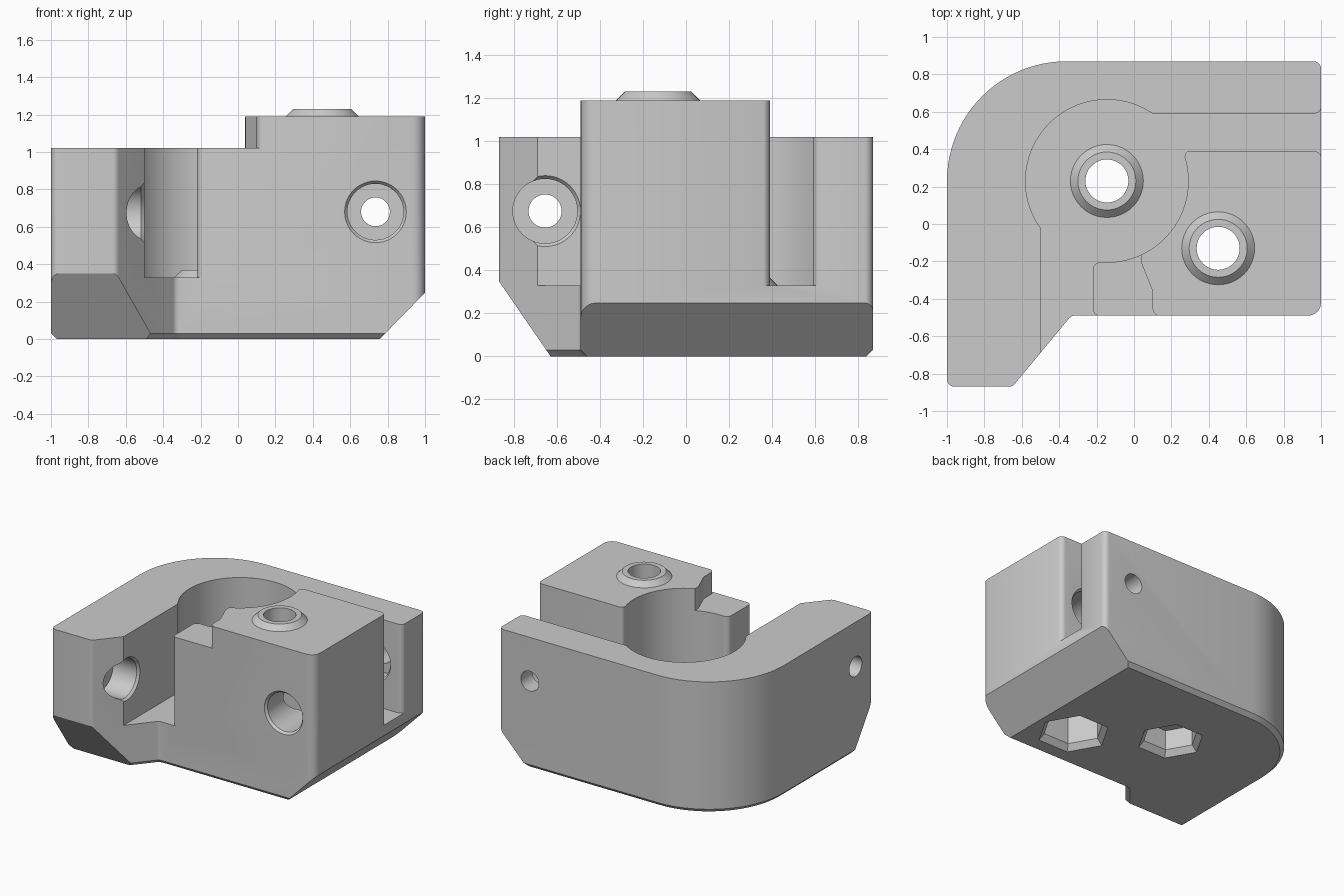
import bpy, bmesh, math
from mathutils import Vector, Matrix

if "Cube" in bpy.data.objects:
    bpy.data.objects.remove(bpy.data.objects["Cube"])

grey = bpy.data.materials.new("plain_grey")
grey.diffuse_color = (0.6, 0.6, 0.6, 1)
grey.use_nodes = True
grey.node_tree.nodes["Principled BSDF"].inputs["Base Color"].default_value = grey.diffuse_color


def rounded(points):
    """Polygon from (x, y[, fillet radius]) corners."""
    out, n = [], len(points)
    for i, p in enumerate(points):
        c = Vector(p[:2])
        r = p[2] if len(p) > 2 else 0
        if r == 0:
            out.append(c)
            continue
        a = (Vector(points[i - 1][:2]) - c).normalized()
        b = (Vector(points[(i + 1) % n][:2]) - c).normalized()
        half = a.angle(b) / 2
        mid = c + (a + b).normalized() * r / math.sin(half)
        s, e = c + a * r / math.tan(half) - mid, c + b * r / math.tan(half) - mid
        a0 = math.atan2(s.y, s.x)
        turn = (math.atan2(e.y, e.x) - a0 + math.pi) % math.tau - math.pi
        k = 24 if r > 0.2 else 6
        out += [mid + r * Vector((math.cos(a0 + turn * j / k), math.sin(a0 + turn * j / k)))
                for j in range(k + 1)]
    return out


def inset(poly, d):
    """Shrink a counter-clockwise polygon by d."""
    out = []
    for i, p in enumerate(poly):
        u, v = (p - poly[i - 1]).normalized(), (poly[(i + 1) % len(poly)] - p).normalized()
        n1, n2 = Vector((-u.y, u.x)), Vector((-v.y, v.x))
        out.append(p + (n1 + n2) * d / (1 + n1.dot(n2)))
    return out


def loft(name, layers, matrix=Matrix()):
    """Closed solid through (polygon, z) layers."""
    bm = bmesh.new()
    rings = [[bm.verts.new((p[0], p[1], z)) for p in poly] for poly, z in layers]
    bm.faces.new(rings[0][::-1])
    bm.faces.new(rings[-1])
    for lo, hi in zip(rings, rings[1:]):
        for i in range(len(lo)):
            j = (i + 1) % len(lo)
            bm.faces.new((lo[i], lo[j], hi[j], hi[i]))
    bm.transform(matrix)
    bmesh.ops.recalc_face_normals(bm, faces=bm.faces)
    me = bpy.data.meshes.new(name)
    bm.to_mesh(me)
    bm.free()
    me.materials.append(grey)
    ob = bpy.data.objects.new(name, me)
    bpy.context.collection.objects.link(ob)
    return ob


def turned(name, profile, matrix, sides=48):
    """Round or hexagonal solid from (radius, height) steps."""
    ring = [Vector((math.cos(math.tau * i / sides), math.sin(math.tau * i / sides)))
            for i in range(sides)]
    return loft(name, [([p * r for p in ring], z) for r, z in profile], matrix)


def combine(target, tool, operation="DIFFERENCE"):
    mod = target.modifiers.new("combine", "BOOLEAN")
    mod.operation, mod.solver, mod.object = operation, "EXACT", tool
    bpy.context.view_layer.objects.active = target
    bpy.ops.object.modifier_apply(modifier=mod.name)
    bpy.data.objects.remove(tool, do_unlink=True)


# Main block with a small bevel round its foot
outline = rounded([(1, -.49, .07), (1, .87, .04), (-1, .87, .64), (-1, -.87, .04),
                   (-.65, -.87, .04), (-.335, -.49, .04)])
body = loft("clamp_body", [(inset(outline, .03), 0), (outline, .03), (outline, 1.19)])

# Lower shoulder, leaving the tall part at the front right
shoulder = rounded([(-1.2, -1.2), (.14, -1.2), (.14, -.492), (.10, -.492, .04), (.10, -.36, .04),
                    (.04, -.21, .04), (.035, -.1), (.1, .2), (.25, .49), (1.2, .49),
                    (1.2, 1.2), (-1.2, 1.2)])
combine(body, loft("shoulder_cut", [(shoulder, 1.02), (shoulder, 1.4)]))

# Round well with two slots leading out of it
CX, CY, R = -.145, .23, .435


def well_arc(a, b, n):
    return [(CX + R * math.cos(math.radians(a + (b - a) * i / n)),
             CY + R * math.sin(math.radians(a + (b - a) * i / n))) for i in range(n + 1)]


slot = rounded([(-.5, -1.2), (-.1, -1.2), (-.1, -.492), (-.22, -.492, .04), (-.22, -.205, .04)]
               + well_arc(267, 377, 28)
               + [(.275, .39, .025), (1.002, .39, .04), (1.002, .3), (1.2, .3), (1.2, .68),
                  (1.002, .68), (1.002, .59, .04)]
               + well_arc(55.9, 215.2, 40))
combine(body, loft("slot_cut", [(slot, .33), (slot, 1.4)]))

# Sloping undersides at the right and at the front of the arm
side = [(.66, -.1), (1.1, -.1), (1.1, .35)]
to_y = Matrix(((1, 0, 0, 0), (0, 0, 1, 0), (0, 1, 0, 0), (0, 0, 0, 1)))
combine(body, loft("side_slope", [(side, -1.2), (side, 1.2)], to_y))
front = [(-.561, -.1), (-.939, .45), (-1.2, .45), (-1.2, -.1)]
to_x = Matrix(((0, 0, 1, 0), (1, 0, 0, 0), (0, 1, 0, 0), (0, 0, 0, 1)))
combine(body, loft("front_slope", [(front, -1.2), (front, .5)], to_x))

# Raised collars, vertical holes and hexagonal nut pockets
for x, y, floor, hexr, top in ((CX, CY, .33, .2, .2), (.45, -.13, 1.19, .22, .85)):
    place = Matrix.Translation((x, y, 0))
    combine(body, turned("collar", [(.205, floor - .01), (.195, floor), (.155, floor + .04)],
                         place), "UNION")
    combine(body, turned("hole", [(.115, .1), (.115, floor + .2)], place))
    combine(body, turned("pocket", [(hexr + .04, -.01), (hexr + .04, 0), (hexr, .045),
                                    (hexr, top)], place, 6))

# Cross bores: wide from the inside, narrow through the outer walls
back = Matrix.Translation((.735, 0, .68)) @ Matrix.Rotation(-math.pi / 2, 4, "X")
combine(body, turned("back_bore", [(.17, -.6), (.165, -.49), (.15, -.472), (.15, .37),
                                   (.165, .39), (.165, .59), (.15, .608), (.15, .73),
                                   (.077, .73), (.077, 1)], back))
left = Matrix.Translation((0, -.655, .675)) @ Matrix.Rotation(-math.pi / 2, 4, "Y")
combine(body, turned("left_bore", [(.165, .3), (.165, .5), (.15, .518), (.15, .72),
                                   (.077, .72), (.077, 1.2)], left))

# Smooth curves, sharp edges
bpy.ops.object.select_all(action="DESELECT")
body.select_set(True)
bpy.context.view_layer.objects.active = body
bpy.ops.object.shade_smooth_by_angle(angle=math.radians(30))
